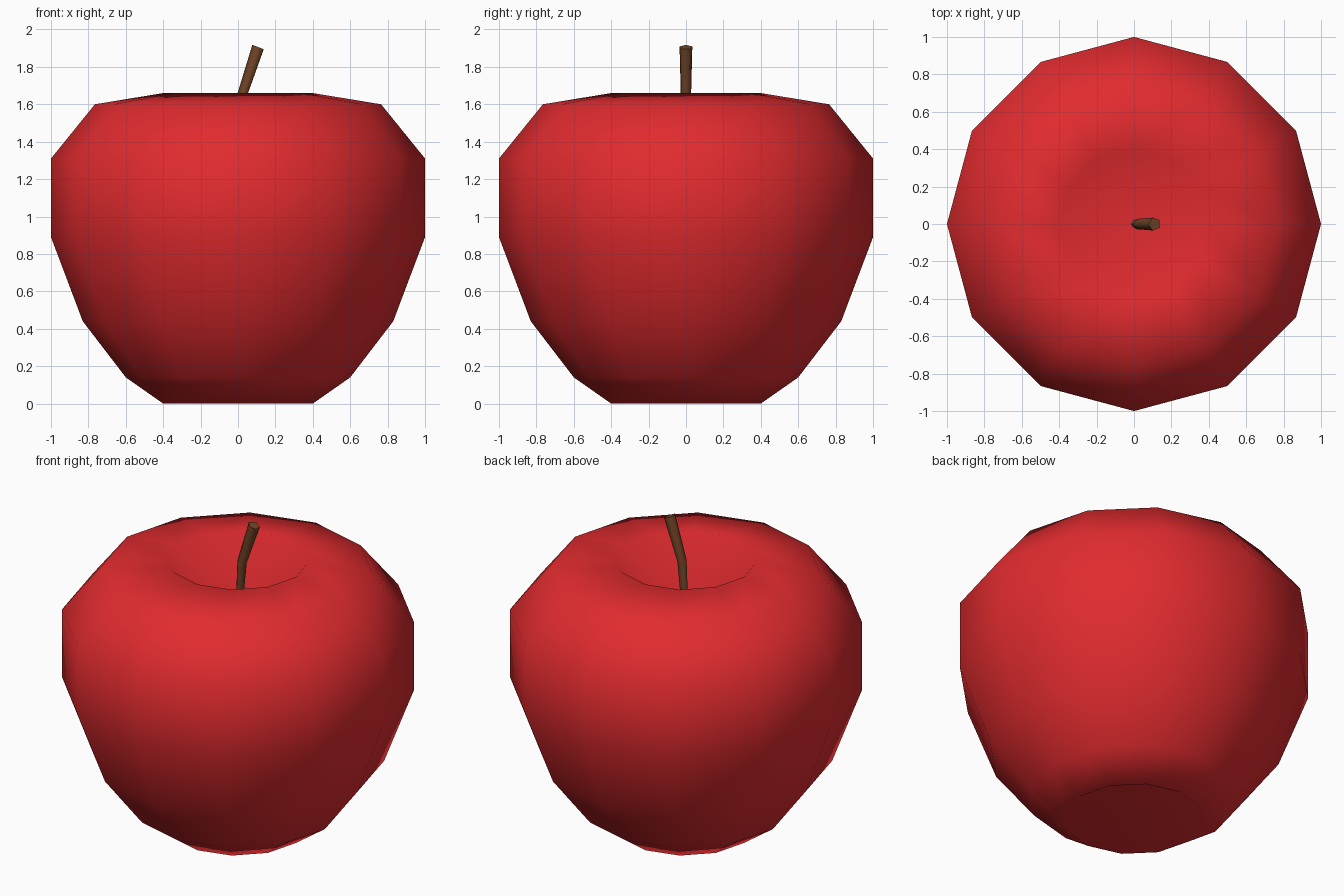
import bpy
from math import sin, cos, pi
from mathutils import Vector

if "Cube" in bpy.data.objects:
    bpy.data.objects.remove(bpy.data.objects["Cube"])


def material(name, rgb):
    m = bpy.data.materials.new(name)
    m.diffuse_color = (*rgb, 1)
    m.use_nodes = True
    m.node_tree.nodes["Principled BSDF"].inputs["Base Color"].default_value = m.diffuse_color
    return m


def build(name, verts, faces, mat):
    mesh = bpy.data.meshes.new(name)
    mesh.from_pydata(verts, [], faces)
    mesh.materials.append(mat)
    ob = bpy.data.objects.new(name, mesh)
    bpy.context.collection.objects.link(ob)
    return ob


def bridge(rings, n):
    return [(r * n + i, r * n + (i + 1) % n, (r + 1) * n + (i + 1) % n, (r + 1) * n + i)
            for r in range(rings - 1) for i in range(n)]


# Apple body: 12-sided revolved profile with a dimple at top and bottom
N = 12
profile = [(0.40, 0.0), (0.60, 0.14), (0.83, 0.44), (1.0, 0.89),
           (1.0, 1.31), (0.765, 1.60), (0.40, 1.66)]
verts = [(r * cos(2 * pi * i / N), r * sin(2 * pi * i / N), z)
         for r, z in profile for i in range(N)]
faces = bridge(len(profile), N)
low, high = len(verts), len(verts) + 1
verts += [(0, 0, 0.25), (0, 0, 1.30)]
last = (len(profile) - 1) * N
for i in range(N):
    j = (i + 1) % N
    faces += [(j, i, low), (last + i, last + j, high)]
apple = build("apple_body", verts, faces, material("red_skin", (0.75, 0.024, 0.028)))
apple.data.shade_smooth()

# Stem: bent five-sided rod that widens towards the tip
S = 5
path = [(Vector((0, 0, 1.28)), 0.018, 0.0),
        (Vector((0.025, 0, 1.65)), 0.029, 0.2),
        (Vector((0.11, 0, 1.905)), 0.036, 0.37)]
verts = []
for centre, radius, tilt in path:
    u = Vector((cos(tilt), 0, -sin(tilt)))
    for i in range(S):
        a = 2 * pi * i / S - 0.6
        verts.append(centre + radius * (u * cos(a) + Vector((0, sin(a), 0))))
faces = bridge(len(path), S)
faces += [tuple(range(S))[::-1], tuple(range(2 * S, 3 * S))]
stem = build("stem", verts, faces, material("brown_stem", (0.17, 0.06, 0.02)))

# Smooth sides, crisp stem tip
bpy.context.view_layer.objects.active = stem
stem.select_set(True)
bpy.ops.object.shade_smooth_by_angle(angle=1.3)
